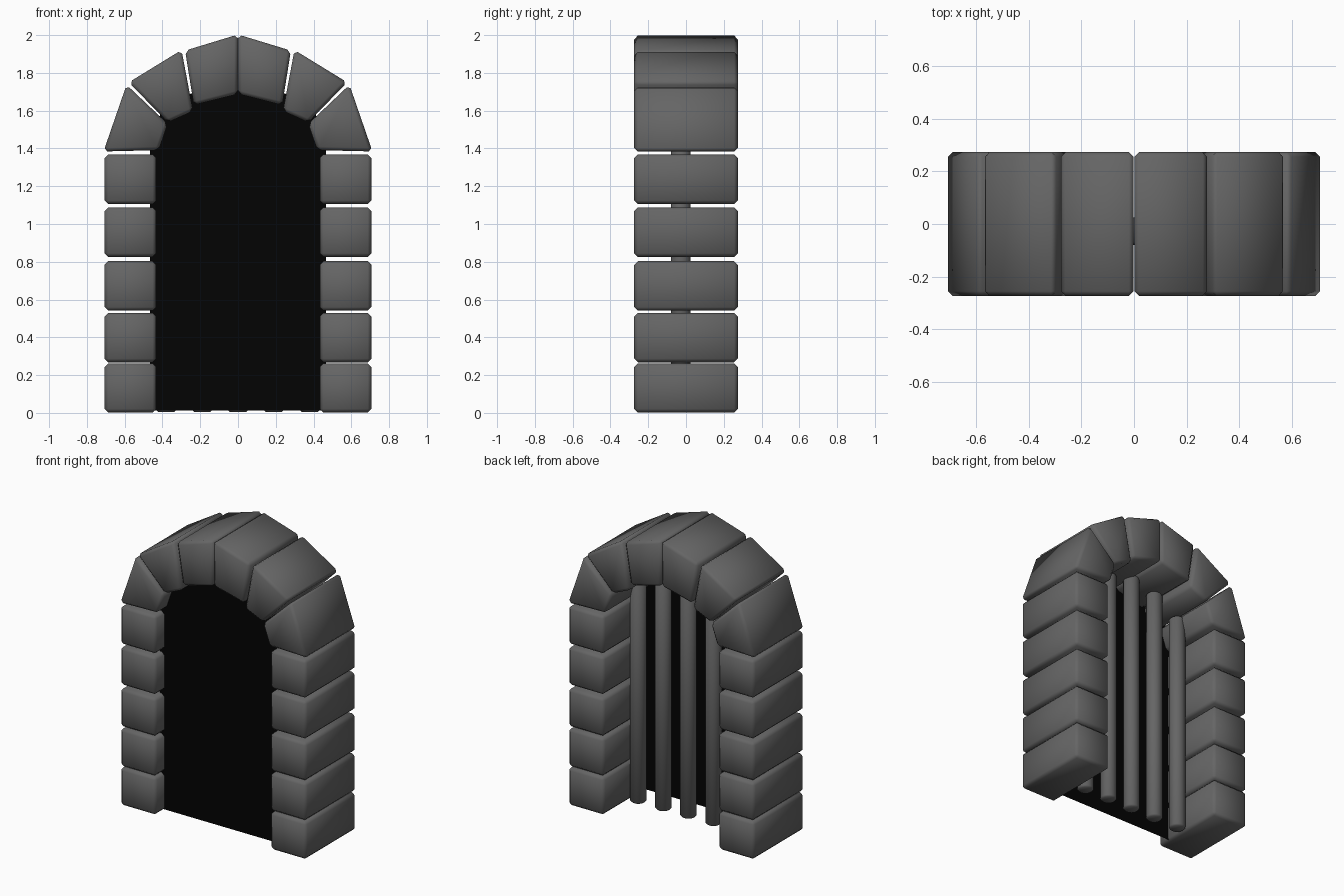
import bpy, bmesh

if "Cube" in bpy.data.objects:
    bpy.data.objects.remove(bpy.data.objects["Cube"])

black = bpy.data.materials.new("dark_void")
black.diffuse_color = (0.001, 0.001, 0.001, 1)
black.use_nodes = True
black.node_tree.nodes["Principled BSDF"].inputs["Base Color"].default_value = black.diffuse_color
slate = bpy.data.materials.new("dark_stone")
slate.diffuse_color = (0.13, 0.13, 0.13, 1)
slate.use_nodes = True
slate.node_tree.nodes["Principled BSDF"].inputs["Base Color"].default_value = slate.diffuse_color


def finish(bm, name, mat, smooth=True):
    bmesh.ops.recalc_face_normals(bm, faces=bm.faces)
    me = bpy.data.meshes.new(name)
    bm.to_mesh(me)
    bm.free()
    for p in me.polygons:
        p.use_smooth = smooth
    me.materials.append(mat)
    ob = bpy.data.objects.new(name, me)
    bpy.context.collection.objects.link(ob)
    return ob


def stone(name, outline):
    """Front outline (x, z) extruded through the wall depth, with worn edges."""
    bm = bmesh.new()
    f = bm.faces.new([bm.verts.new((x, -0.274, z)) for x, z in outline])
    ext = bmesh.ops.extrude_face_region(bm, geom=[f])
    new = [v for v in ext["geom"] if isinstance(v, bmesh.types.BMVert)]
    bmesh.ops.translate(bm, vec=(0, 0.548, 0), verts=new)
    bmesh.ops.recalc_face_normals(bm, faces=bm.faces)
    bmesh.ops.bevel(bm, geom=bm.edges[:], offset=0.019, segments=1,
                    affect='EDGES', profile=0.5)
    return finish(bm, name, slate)


# jamb blocks and arch stones, outlined on the right side
outlines = {}
levels = [(0.002, 0.262), (0.268, 0.529), (0.541, 0.803), (0.826, 1.088), (1.106, 1.368)]
for i, (lo, hi) in enumerate(levels):
    outlines[f"jamb_block_{i + 1}"] = [(0.433, lo), (0.706, lo), (0.706, hi), (0.433, hi)]
outlines["arch_stone_low"] = [(0.42, 1.391), (0.712, 1.384), (0.590, 1.737), (0.372, 1.530)]
outlines["arch_stone_mid"] = [(0.372, 1.538), (0.578, 1.750), (0.299, 1.921), (0.238, 1.598)]
outlines["arch_stone_top"] = [(0.001, 1.688), (0.234, 1.630), (0.280, 1.918), (0.001, 2.003)]
for side, s in (("right", 1), ("left", -1)):
    for name, pts in outlines.items():
        stone(f"{name}_{side}", [(s * x, z) for x, z in pts])

# dark sheet filling the opening
half = [(0.465, 0.012), (0.465, 1.40), (0.41, 1.585), (0.25, 1.69), (0.12, 1.74)]
bm = bmesh.new()
pts = half + [(0, 1.76)] + [(-x, z) for x, z in reversed(half)]
bm.faces.new([bm.verts.new((x, -0.18, z)) for x, z in pts])
finish(bm, "dark_opening", black, False)

# iron bars behind the sheet
for i, top in enumerate((1.54, 1.65, 1.70, 1.65, 1.54)):
    bpy.ops.mesh.primitive_cylinder_add(vertices=16, radius=0.052, depth=top - 0.004,
                                        location=((i - 2) * 0.19, -0.027, top / 2 + 0.002))
    bar = bpy.context.object
    bar.name = f"bar_{i + 1}"
    bar.data.materials.append(slate)
    bev = bar.modifiers.new("rounded_ends", 'BEVEL')
    bev.width = 0.01
    bev.segments = 1
    bev.limit_method = 'ANGLE'
    bpy.ops.object.shade_smooth()
